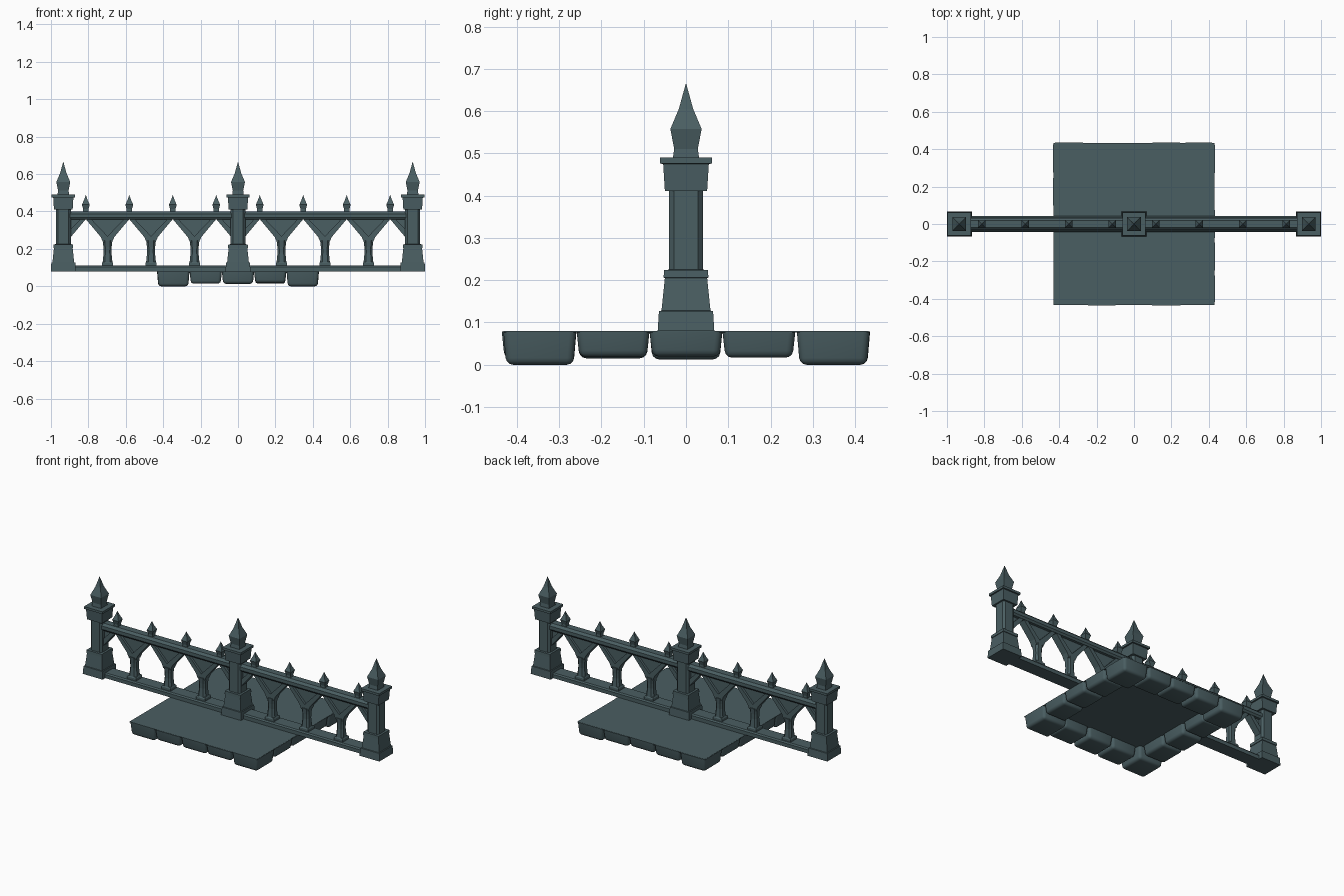
import bpy, bmesh, random

if "Cube" in bpy.data.objects:
    bpy.data.objects.remove(bpy.data.objects["Cube"])

random.seed(4)
stone = bpy.data.materials.new("dark teal stone")
stone.diffuse_color = (0.068, 0.112, 0.122, 1)
stone.use_nodes = True
stone.node_tree.nodes["Principled BSDF"].inputs["Base Color"].default_value = stone.diffuse_color


def finish(name, bm):
    bmesh.ops.recalc_face_normals(bm, faces=bm.faces)
    me = bpy.data.meshes.new(name)
    bm.to_mesh(me)
    bm.free()
    me.materials.append(stone)
    ob = bpy.data.objects.new(name, me)
    bpy.context.collection.objects.link(ob)
    return ob


def stack(bm, cx, profile, chamfer=0.0):
    """Loft square (or chamfered square) sections, profile = (half width, z)."""
    rings = []
    for h, z in profile:
        c = h * chamfer
        pts = [(h, -h), (h, h), (-h, h), (-h, -h)]
        if c:
            pts = [(h, c - h), (h, h - c), (h - c, h), (c - h, h),
                   (-h, h - c), (-h, c - h), (c - h, -h), (h - c, -h)]
        rings.append([bm.verts.new((cx + x, y, z)) for x, y in pts])
    n = len(rings[0])
    for a, b in zip(rings, rings[1:]):
        for i in range(n):
            bm.faces.new((a[i], a[(i + 1) % n], b[(i + 1) % n], b[i]))
    bm.faces.new(rings[0])
    bm.faces.new(rings[-1])


def prism(bm, pts, depth):
    """Extrude an x-z outline symmetrically in y."""
    f = bm.faces.new([bm.verts.new((x, -depth, z)) for x, z in pts])
    r = bmesh.ops.extrude_face_region(bm, geom=[f])
    for v in r["geom"]:
        if isinstance(v, bmesh.types.BMVert):
            v.co.y = depth


def rail(name, section):
    bm = bmesh.new()
    f = bm.faces.new([bm.verts.new((-0.935, y, z)) for y, z in section])
    r = bmesh.ops.extrude_face_region(bm, geom=[f])
    for v in r["geom"]:
        if isinstance(v, bmesh.types.BMVert):
            v.co.x = 0.935
    return finish(name, bm)


# Three main posts: flared base, chamfered shaft, capital, spear finial
for name, x in (("left_post", -0.934), ("middle_post", 0), ("right_post", 0.934)):
    bm = bmesh.new()
    stack(bm, x, [(0.067, 0.08), (0.064, 0.127), (0.058, 0.128), (0.05, 0.205),
                  (0.053, 0.206), (0.052, 0.224), (0.04, 0.225)])
    stack(bm, x, [(0.04, 0.22), (0.04, 0.412)], 0.3)
    stack(bm, x, [(0.05, 0.411), (0.054, 0.475), (0.062, 0.476), (0.062, 0.49)])
    stack(bm, x, [(0.031, 0.489), (0.028, 0.511), (0.037, 0.558),
                  (0.017, 0.605), (0.0005, 0.665)])
    finish(name, bm)

# Rails
rail("bottom_rail", [(-0.042, 0.08), (0.042, 0.08), (0.042, 0.102),
                     (0.036, 0.11), (-0.036, 0.11), (-0.042, 0.102)])
rail("top_rail", [(-0.024, 0.356), (0.024, 0.356), (0.033, 0.367), (0.033, 0.387),
                  (0.02, 0.4), (-0.02, 0.4), (-0.033, 0.387), (-0.033, 0.367)])

# Balusters with spreading arms that form pointed arches
step = 0.2325
for k in range(-4, 5):
    x = k * step
    bm = bmesh.new()
    if k not in (-4, 0, 4):
        stack(bm, x, [(0.03, 0.109), (0.03, 0.124), (0.026, 0.13)])
        stack(bm, x, [(0.026, 0.13), (0.021, 0.18), (0.022, 0.21), (0.026, 0.245)], 0.45)
    for s in (-1, 1):
        if k * s == 4:
            continue
        arm = [(0, 0.235), (0.024, 0.235), (0.036, 0.263), (0.117, 0.36),
               (0.088, 0.36), (0, 0.268)]
        prism(bm, [(x + s * a, z) for a, z in arm], 0.022)
        panel = [(0, 0.265), (0.092, 0.36), (0, 0.36)]
        prism(bm, [(x + s * a, z) for a, z in panel], 0.008)
    finish("baluster", bm)

# Small finials above each arch peak
for k in range(-4, 4):
    bm = bmesh.new()
    stack(bm, (k + 0.5) * step, [(0.015, 0.398), (0.014, 0.412), (0.021, 0.436),
                                 (0.01, 0.46), (0.0005, 0.487)])
    finish("small_finial", bm)

# Flat slab under the middle post
bm = bmesh.new()
bmesh.ops.create_cube(bm, size=1)
for v in bm.verts:
    v.co.x *= 0.86
    v.co.y *= 0.864
    v.co.z = 0.08 if v.co.z > 0 else 0.076
finish("slab", bm)

# Ring of sixteen rounded stones around the slab's underside
cell, width = 0.1725, 0.15


def span(i, out):
    if i == 0:
        return -out, -out + cell
    if i == 4:
        return out - cell, out
    return (i - 2.5) * cell, (i - 1.5) * cell


for i in range(5):
    for j in range(5):
        if 0 < i < 4 and 0 < j < 4:
            continue
        corner = i in (0, 4) and j in (0, 4)
        out = 0.432 + random.uniform(-0.002, 0.005)
        low = 0.003 if corner else random.uniform(0.012, 0.02)
        (x0, x1), (y0, y1) = span(i, min(out, 0.433)), span(j, out)
        if not corner:  # side stones reach less far inward
            d = cell - width
            x0, x1 = (x0 + (d if i == 4 else 0), x1 - (d if i == 0 else 0))
            y0, y1 = (y0 + (d if j == 4 else 0), y1 - (d if j == 0 else 0))
        cx, cy = (x0 + x1) / 2, (y0 + y1) / 2
        bm = bmesh.new()
        bmesh.ops.create_cube(bm, size=1)
        for v in bm.verts:
            t = 1 if v.co.z > 0 else 0.92
            v.co.x = cx + v.co.x * (x1 - x0) * t
            v.co.y = cy + v.co.y * (y1 - y0) * t
            v.co.z = 0.079 if v.co.z > 0 else (0 if corner else low)
        edges = [e for e in bm.edges if min(v.co.z for v in e.verts) < 0.05]
        bmesh.ops.bevel(bm, geom=edges, offset=0.016, segments=3, profile=0.5,
                        affect='EDGES')
        ob = finish("corner_stone" if corner else "edge_stone", bm)
        bpy.ops.object.select_all(action='DESELECT')
        ob.select_set(True)
        bpy.context.view_layer.objects.active = ob
        bpy.ops.object.shade_smooth_by_angle(angle=0.7)
